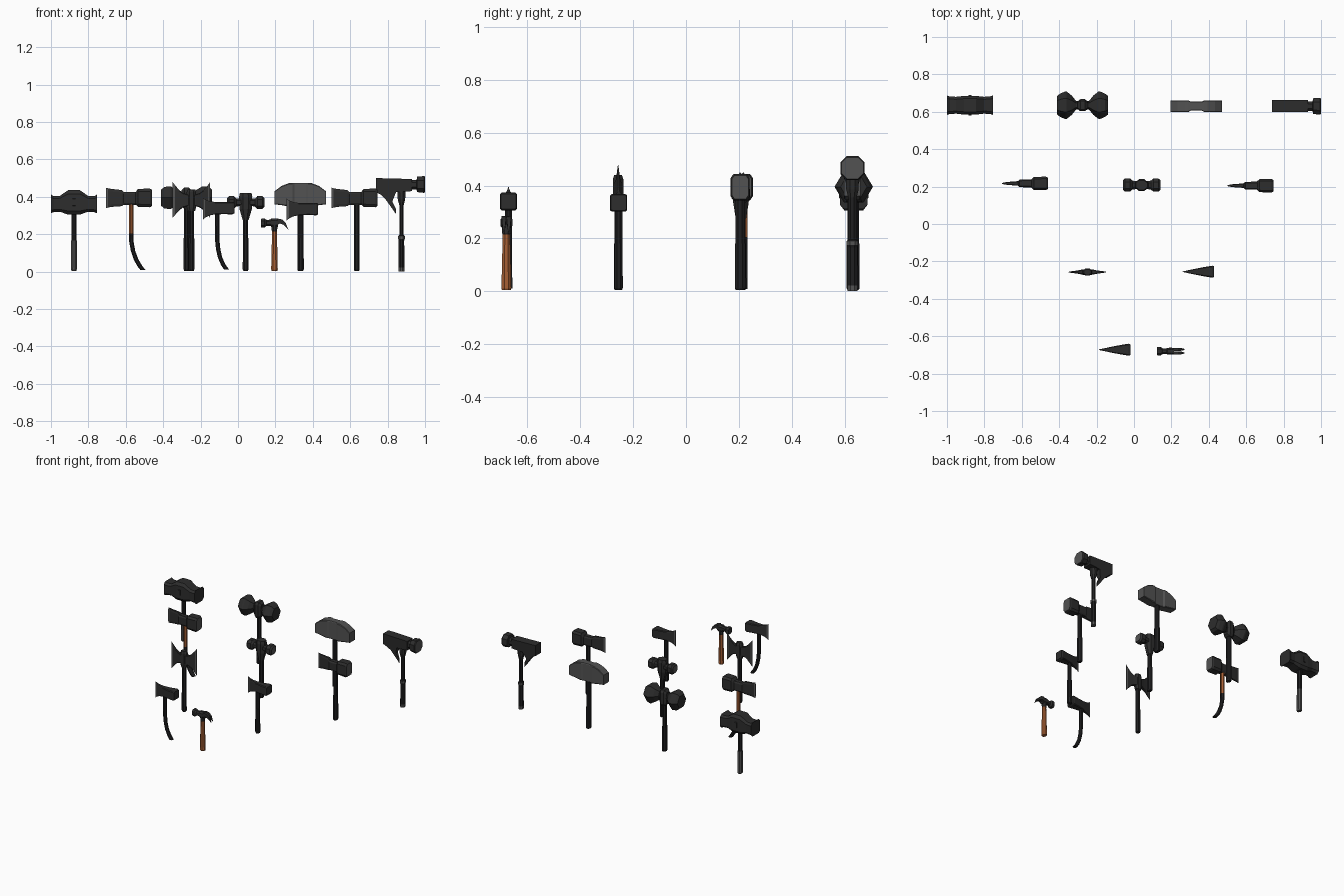
import bpy, bmesh, math

def material(name, r, g, b):
    m = bpy.data.materials.new(name)
    m.diffuse_color = (r, g, b, 1)
    return m

METAL = material("dark metal", 0.026, 0.026, 0.026)
GRIP = material("black grip", 0.014, 0.014, 0.015)
STEEL = material("grey steel", 0.085, 0.085, 0.085)
WOOD = material("orange wood", 0.38, 0.115, 0.035)
MATS = [METAL, GRIP, STEEL, WOOD]
M, G, S, W = range(4)

def finish(bm, name):
    bmesh.ops.remove_doubles(bm, verts=bm.verts[:], dist=0.0004)
    bmesh.ops.recalc_face_normals(bm, faces=bm.faces[:])
    me = bpy.data.meshes.new(name)
    bm.to_mesh(me)
    bm.free()
    for m in MATS:
        me.materials.append(m)
    ob = bpy.data.objects.new(name, me)
    bpy.context.collection.objects.link(ob)
    return ob

def skin(name, rings, mats, caps):
    """Join rings of points; one colour per segment and per cap."""
    bm = bmesh.new()
    vr = [[bm.verts.new(p) for p in r] for r in rings]
    n = len(vr[0])
    for i in range(len(vr) - 1):
        for j in range(n):
            k = (j + 1) % n
            f = bm.faces.new((vr[i][j], vr[i][k], vr[i + 1][k], vr[i + 1][j]))
            f.material_index = mats[i]
    for r, c in ((vr[0], caps[0]), (vr[-1], caps[1])):
        bm.faces.new(r).material_index = c
    return finish(bm, name)

def head(name, cx, cy, secs, fy=0.3, fz=0.3, color=M, edges=(), caps=(M, M)):
    """Loft along x of chamfered boxes: (x, half depth, z low, z high)."""
    rings = []
    for x, hy, lo, hi in secs:
        zc, hz = (lo + hi) / 2, (hi - lo) / 2
        c = min(hy * fy, hy) if fy else 0
        a, b = hy - c, hz * (1 - fz)
        ring = [(hy, -b), (hy, b), (a, hz), (-a, hz),
                (-hy, b), (-hy, -b), (-a, -hz), (a, -hz)]
        rings.append([(cx + x, cy + y, zc + z) for y, z in ring])
    mats = [S if i in edges else color for i in range(len(secs) - 1)]
    return skin(name, rings, mats, caps)

def mirrored(half):
    return half + [(-x, a, b, c) for x, a, b, c in reversed(half)]

def handle(name, y, pts, mats):
    """Eight-sided shaft: (x, z, half width, half depth)."""
    rings = []
    for x, z, rx, ry in pts:
        rings.append([(x + rx * 1.06 * math.cos((k + .5) * math.pi / 4),
                       y + ry * 1.06 * math.sin((k + .5) * math.pi / 4), z) for k in range(8)])
    return skin(name, rings, mats, (mats[0], mats[-1]))

def plate(name, y, pts, color=M):
    """Side profile (x, z, half depth) made solid."""
    rings = [[(x, y + s * h, z) for x, z, h in pts] for s in (-1, 1)]
    return skin(name, rings, [color], (color, color))

def straight(name, x, y, top, mats=(G, G), mid=0.18, r=0.014, d=0.018):
    return handle(name, y, [(x, 0.004, r * 0.9, d * 0.9), (x, 0.012, r * 1.15, d * 1.15),
                            (x, mid, r * 1.1, d * 1.1), (x, mid, r, d), (x, top, r, d)],
                  [mats[0], mats[0], mats[0], mats[1]])

# Sledge with flared faces and a raised centre
head("sledge_head", -0.877, 0.635, mirrored([
    (-0.123, 0.052, 0.312, 0.412), (-0.108, 0.047, 0.318, 0.403), (-0.075, 0.045, 0.320, 0.405),
    (-0.032, 0.050, 0.305, 0.435)]))
straight("sledge_handle", -0.877, 0.635, 0.33, (S, G), 0.165)
head("sledge_wedge", -0.877, 0.635, [(-0.008, 0.056, 0.345, 0.395), (0.008, 0.056, 0.345, 0.395)])

# Large double maul with six-sided faces
head("double_maul_head", -0.275, 0.635, mirrored([
    (-0.136, 0.05, 0.352, 0.438), (-0.12, 0.062, 0.338, 0.452), (-0.095, 0.073, 0.335, 0.456),
    (-0.085, 0.073, 0.335, 0.456), (-0.058, 0.052, 0.35, 0.44), (-0.034, 0.022, 0.365, 0.425)]),
    fy=0.5, fz=0.999)
head("double_maul_collar", -0.275, 0.635, mirrored([
    (-0.028, 0.02, 0.35, 0.435), (-0.012, 0.032, 0.335, 0.45)]))
straight("double_maul_handle", -0.275, 0.635, 0.36, d=0.02)

# Grey block hammer with arched top and pinched waist
head("block_hammer_head", 0.333, 0.63, mirrored([
    (-0.137, 0.031, 0.36, 0.43), (-0.10, 0.031, 0.355, 0.458), (-0.06, 0.031, 0.348, 0.473),
    (-0.042, 0.031, 0.346, 0.474), (-0.03, 0.024, 0.346, 0.474)]),
    fy=0.12, fz=0.08, color=S, caps=(S, S))
straight("block_hammer_handle", 0.333, 0.63, 0.38, d=0.02)

# War hammer with a hooked beak
YW = 0.63
plate("war_hammer_beak", YW, [(x, z, h) for x, z, h in (
    (0.737, 0.50, .032), (0.737, 0.425, .03), (0.765, 0.41, .024), (0.79, 0.385, .014),
    (0.846, 0.306, .002), (0.845, 0.335, .004), (0.825, 0.375, .012), (0.845, 0.425, .03),
    (0.93, 0.43, .032), (0.93, 0.495, .032))])
head("war_hammer_face", 0.0, YW, [
    (0.925, 0.025, 0.44, 0.49), (0.955, 0.025, 0.44, 0.49), (0.957, 0.042, 0.425, 0.507),
    (0.994, 0.045, 0.421, 0.511), (1.0, 0.041, 0.425, 0.507)], fy=0.5, fz=0.5, caps=(M, S))
handle("war_hammer_handle", YW, [
    (0.874, 0.0, 0.016, 0.02), (0.874, 0.022, 0.016, 0.02), (0.874, 0.165, 0.015, 0.019),
    (0.874, 0.175, 0.018, 0.022), (0.874, 0.19, 0.018, 0.022), (0.874, 0.195, 0.012, 0.016),
    (0.874, 0.355, 0.012, 0.016), (0.874, 0.385, 0.02, 0.024), (0.874, 0.44, 0.024, 0.024)],
    [S, G, G, S, G, G, M, M])

# Two splitting axes with hammer polls
def axe_hammer(name, x, y):
    head(name + "_blade", x, y, [
        (-0.136, 0.002, 0.338, 0.449), (-0.125, 0.005, 0.342, 0.446), (-0.105, 0.008, 0.346, 0.442),
        (-0.05, 0.012, 0.35, 0.436), (-0.04, 0.02, 0.357, 0.425), (0.03, 0.022, 0.357, 0.425)],
        edges=(0,), caps=(S, M))
    head(name + "_poll", x, y, [
        (0.022, 0.022, 0.36, 0.422), (0.036, 0.035, 0.346, 0.442),
        (0.1, 0.036, 0.344, 0.444), (0.11, 0.031, 0.35, 0.438)], caps=(M, S))

axe_hammer("curved_splitter", -0.571, 0.217)
handle("curved_splitter_handle", 0.217, [
    (-0.508, 0.008, 0.014, 0.016), (-0.525, 0.03, 0.014, 0.017), (-0.545, 0.065, 0.013, 0.017),
    (-0.561, 0.11, 0.012, 0.016), (-0.57, 0.16, 0.012, 0.016), (-0.571, 0.205, 0.012, 0.016),
    (-0.571, 0.39, 0.012, 0.016)], [G, G, G, G, G, W])
axe_hammer("straight_splitter", 0.635, 0.205)
straight("straight_splitter_handle", 0.635, 0.205, 0.38)

# Small double mallet with a tall centre block
XM, YM = 0.041, 0.208
head("mallet_head", XM, YM, mirrored([
    (-0.1, 0.026, 0.345, 0.393), (-0.09, 0.035, 0.335, 0.403), (-0.062, 0.035, 0.335, 0.403),
    (-0.05, 0.024, 0.348, 0.39), (-0.035, 0.022, 0.35, 0.39)]), fy=0.5, fz=0.5, caps=(S, S))
handle("mallet_block", YM, [
    (XM, 0.275, 0.016, 0.02), (XM, 0.335, 0.034, 0.03), (XM, 0.40, 0.036, 0.032),
    (XM, 0.42, 0.032, 0.026)], [M, M, M])
straight("mallet_handle", XM, YM, 0.31)

# Double-bladed axe
XD, YD = -0.249, -0.257
head("double_axe_blades", XD, YD, mirrored([
    (-0.1, 0.0015, 0.288, 0.478), (-0.088, 0.004, 0.302, 0.462), (-0.065, 0.007, 0.328, 0.436),
    (-0.045, 0.01, 0.343, 0.42), (-0.022, 0.015, 0.35, 0.413)]),
    fy=0.4, fz=0.1, edges=(0, 8), caps=(S, S))
handle("double_axe_socket", YD, [
    (XD, 0.325, 0.02, 0.018), (XD, 0.345, 0.026, 0.02), (XD, 0.425, 0.026, 0.02),
    (XD, 0.44, 0.02, 0.015)], [M, M, M])
straight("double_axe_handle", XD, YD, 0.36, d=0.014)

# Two wedge-headed axes
def wedge_axe(name, x, y, z):
    head(name + "_head", x, y, [
        (-0.076, 0.0015, z - 0.063, z + 0.055), (-0.064, 0.004, z - 0.052, z + 0.046),
        (-0.04, 0.009, z - 0.04, z + 0.037), (-0.012, 0.015, z - 0.034, z + 0.032),
        (0.04, 0.025, z - 0.033, z + 0.031), (0.082, 0.032, z - 0.034, z + 0.033),
        (0.092, 0.029, z - 0.029, z + 0.029)], fy=0.2, fz=0.15, edges=(0,), caps=(S, M))

wedge_axe("wedge_axe", 0.336, -0.255, 0.335)
straight("wedge_axe_handle", 0.336, -0.255, 0.34, d=0.014)
wedge_axe("curved_axe", -0.112, -0.672, 0.34)
handle("curved_axe_handle", -0.672, [
    (-0.06, 0.01, 0.014, 0.015), (-0.078, 0.035, 0.013, 0.015), (-0.096, 0.075, 0.012, 0.014),
    (-0.106, 0.12, 0.012, 0.014), (-0.111, 0.17, 0.012, 0.014), (-0.112, 0.345, 0.012, 0.014)],
    [G] * 5)

# Claw hammer
XC, YC = 0.195, -0.68
head("claw_hammer_face", XC, YC, [
    (-0.073, 0.02, 0.238, 0.281), (-0.068, 0.023, 0.235, 0.284), (-0.052, 0.023, 0.236, 0.283),
    (-0.042, 0.015, 0.245, 0.276), (-0.022, 0.015, 0.245, 0.278), (-0.016, 0.018, 0.238, 0.284),
    (0.02, 0.018, 0.238, 0.284)], fy=0.5, fz=0.5)
for side, s in (("front", -1), ("back", 1)):
    plate("claw_" + side, YC + s * 0.0095, [
        (XC + 0.015, 0.284, .0085), (XC + 0.04, 0.279, .0085), (XC + 0.059, 0.262, .007),
        (XC + 0.074, 0.226, .003), (XC + 0.05, 0.25, .007), (XC + 0.03, 0.257, .0085),
        (XC + 0.015, 0.25, .0085)])
handle("claw_hammer_handle", YC, [
    (XC, 0.004, 0.016, 0.017), (XC, 0.012, 0.018, 0.019), (XC, 0.1, 0.016, 0.017),
    (XC, 0.215, 0.013, 0.014), (XC, 0.22, 0.015, 0.017), (XC, 0.26, 0.016, 0.018)],
    [W, W, W, M, M])
